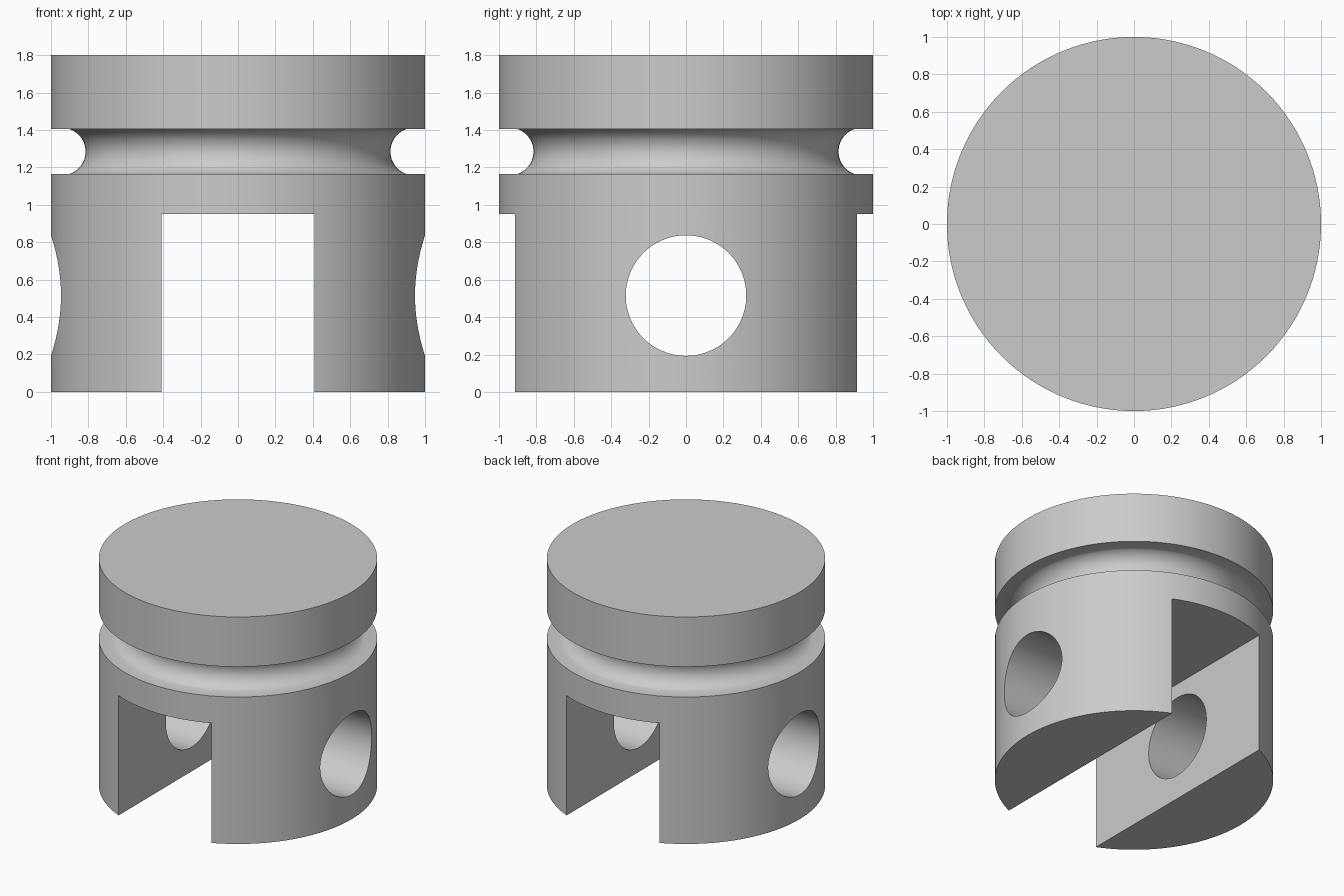
import bpy, bmesh, math
from mathutils import Matrix

cube = bpy.data.objects.get("Cube")
if cube:
    bpy.data.objects.remove(cube, do_unlink=True)

SEG = 128
GROOVE_Z, GROOVE_HALF, GROOVE_R, GROOVE_X = 1.285, 0.12, 0.127, 0.942

# Single grey metal
metal = bpy.data.materials.new("grey metal")
metal.use_nodes = True
grey = (0.6, 0.6, 0.6, 1)
metal.diffuse_color = grey
metal.node_tree.nodes["Principled BSDF"].inputs["Base Color"].default_value = grey


def make_object(name, bm):
    mesh = bpy.data.meshes.new(name)
    bmesh.ops.recalc_face_normals(bm, faces=bm.faces)
    bm.to_mesh(mesh)
    bm.free()
    mesh.materials.append(metal)
    obj = bpy.data.objects.new(name, mesh)
    bpy.context.collection.objects.link(obj)
    return obj


def lathe(name, profile):
    """Revolve (radius, z) points into a closed solid with flat caps."""
    bm = bmesh.new()
    rings = [[bm.verts.new((r * math.cos(a), r * math.sin(a), z))
              for a in (2 * math.pi * i / SEG for i in range(SEG))]
             for r, z in profile]
    for low, high in zip(rings, rings[1:]):
        for i in range(SEG):
            j = (i + 1) % SEG
            bm.faces.new((low[i], low[j], high[j], high[i]))
    bm.faces.new(rings[0][::-1])
    bm.faces.new(rings[-1])
    return make_object(name, bm)


# Piston body with a rounded ring groove
sweep = math.asin(GROOVE_HALF / GROOVE_R)
groove = []
for i in range(25):
    a = sweep * (i / 12 - 1)
    groove.append((GROOVE_X - GROOVE_R * math.cos(a), GROOVE_Z + GROOVE_R * math.sin(a)))
profile = [(1, 0), (1, GROOVE_Z - GROOVE_HALF), *groove,
           (1, GROOVE_Z + GROOVE_HALF), (1, 1.8)]
body = lathe("piston_body", profile)

# Connecting rod slot, open at the bottom from front to back
bm = bmesh.new()
bmesh.ops.create_cube(bm, size=1, matrix=Matrix.Translation((0, 0, 0.45))
                      @ Matrix.Diagonal((0.816, 3, 1, 1)))
slot = make_object("slot_cutter", bm)

# Wrist pin hole from side to side
bm = bmesh.new()
bmesh.ops.create_cone(bm, cap_ends=True, segments=96, radius1=0.322, radius2=0.322, depth=3,
                      matrix=Matrix.Translation((0, 0, 0.515))
                      @ Matrix.Rotation(math.pi / 2, 4, "Y"))
pin_hole = make_object("pin_hole_cutter", bm)

for cutter in (slot, pin_hole):
    cutter.hide_render = True
    mod = body.modifiers.new(cutter.name, "BOOLEAN")
    mod.operation = "DIFFERENCE"
    mod.solver = "EXACT"
    mod.object = cutter

# Bake the cuts, remove the cutters and smooth the round walls
bpy.ops.object.select_all(action="DESELECT")
body.select_set(True)
bpy.context.view_layer.objects.active = body
for mod in list(body.modifiers):
    bpy.ops.object.modifier_apply(modifier=mod.name)
for cutter in (slot, pin_hole):
    bpy.data.objects.remove(cutter, do_unlink=True)
bpy.ops.object.shade_smooth_by_angle(angle=math.radians(30))
